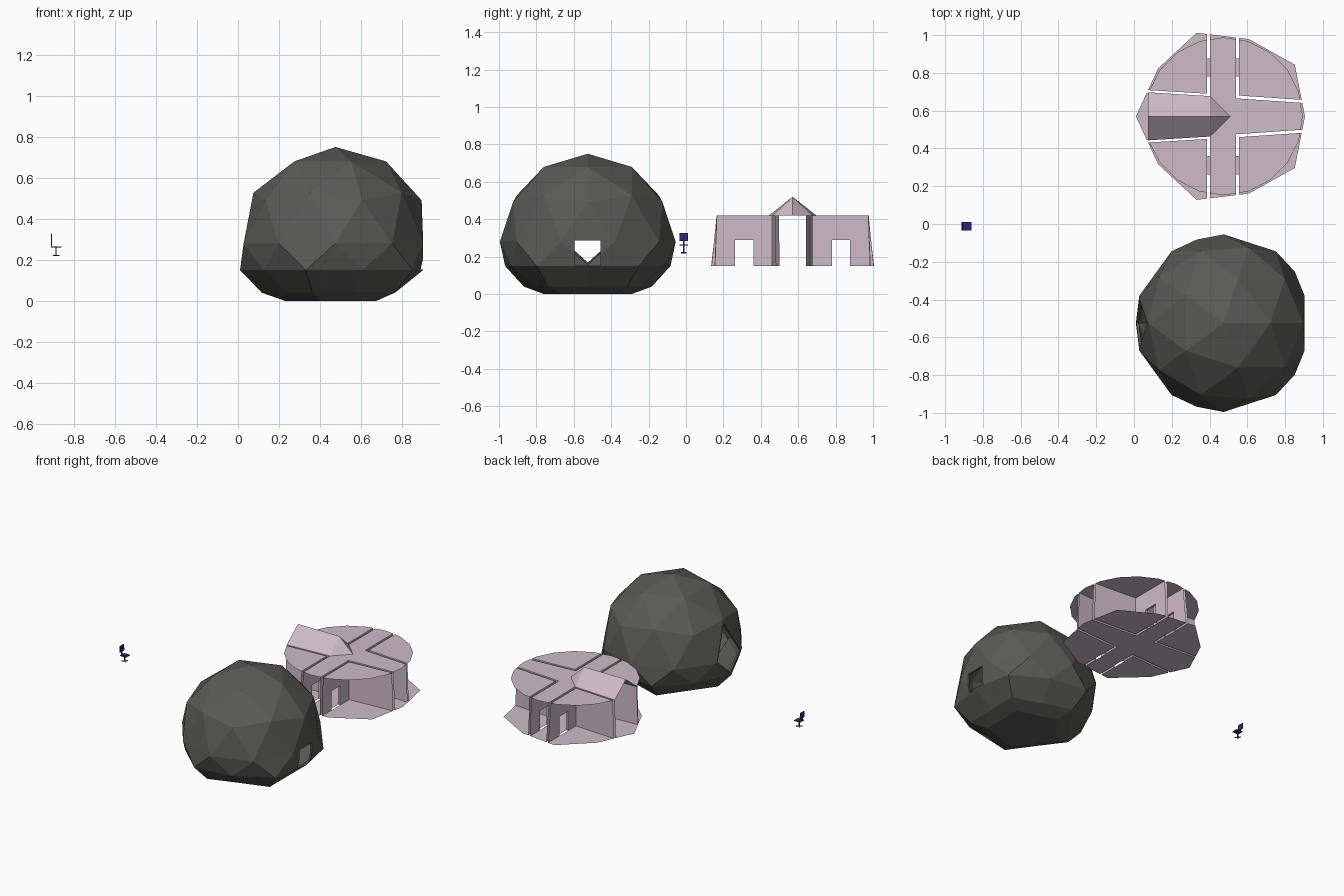
import bpy, bmesh, math
from mathutils import Vector
from mathutils.geometry import intersect_line_line_2d as cross2d

if "Cube" in bpy.data.objects:
    bpy.data.objects.remove(bpy.data.objects["Cube"])


def material(name, rgb):
    m = bpy.data.materials.new(name)
    m.diffuse_color = (*rgb, 1)
    m.use_nodes = True
    m.node_tree.nodes["Principled BSDF"].inputs["Base Color"].default_value = m.diffuse_color
    return m


DARK = material("dark_shell", (0.1, 0.1, 0.095))
PINK = material("pale_pink", (0.62, 0.5, 0.57))
NAVY = material("navy", (0.02, 0.02, 0.16))


def make(name, bm, loc, mat):
    me = bpy.data.meshes.new(name)
    bm.to_mesh(me)
    bm.free()
    ob = bpy.data.objects.new(name, me)
    ob.location = loc
    bpy.context.collection.objects.link(ob)
    me.materials.append(mat)
    return ob


def from_faces(name, faces, loc, mat):
    bm = bmesh.new()
    for f in faces:
        bm.faces.new([bm.verts.new(p) for p in f])
    bmesh.ops.remove_doubles(bm, verts=bm.verts[:], dist=0.0005)
    return make(name, bm, loc, mat)


def box(name, lo, hi, mat, rot=0.0):
    bm = bmesh.new()
    size = [b - a for a, b in zip(lo, hi)]
    bmesh.ops.create_cube(bm, size=1)
    bmesh.ops.scale(bm, vec=size, verts=bm.verts[:])
    ob = make(name, bm, [(a + b) / 2 for a, b in zip(lo, hi)], mat)
    ob.rotation_euler.z = rot
    return ob


# ---- geodesic dome with flattened bowl underneath
R, CZ = 0.47, 0.28
bm = bmesh.new()
bmesh.ops.create_icosphere(bm, subdivisions=2, radius=R)
bmesh.ops.delete(bm, geom=[v for v in bm.verts if v.co.z < -0.7 * R], context='VERTS')


def place(v, r, z):
    a = math.atan2(v.co.y, v.co.x)
    v.co = (r * math.cos(a), r * math.sin(a), z - CZ)


ring = [v for v in bm.verts if v.co.z < -0.2 * R]
corner = [v.co.z > -0.49 * R for v in ring]
for v, c in zip(ring, corner):
    place(v, 0.465 if c else 0.43, 0.15)
for r1, r2, z in ((0.36, 0.29, 0.04), (0.247, 0.2, 0.0)):
    edges = [e for e in bm.edges if e.is_boundary]
    new = [g for g in bmesh.ops.extrude_edge_only(bm, edges=edges)["geom"]
           if isinstance(g, bmesh.types.BMVert)]
    for v in new:
        big = round(math.degrees(math.atan2(v.co.y, v.co.x)) / 36) % 2 == 1
        place(v, r1 if big else r2, z)
    # 180, 108 and 36 degrees are the odd multiples of 36
bm.faces.new(sorted(new, key=lambda v: math.atan2(v.co.y, v.co.x)))
for v in bm.verts:
    v.co.x = min(v.co.x, 0.428)
# diamond window in the -x side
pane = [f for f in bm.faces if abs(f.calc_center_median().y) < 0.01
        and f.calc_center_median().x < -0.35
        and -0.1 < f.calc_center_median().z < 0.2]
bmesh.ops.recalc_face_normals(bm, faces=bm.faces[:])
bmesh.ops.inset_region(bm, faces=pane, thickness=0.014, use_even_offset=True)
bmesh.ops.delete(bm, geom=pane, context='FACES')
dome = make("dome_shell", bm, (0.475, -0.525, CZ), DARK)
# doorway in the +x side
cutter = box("door_cutter", (0.75, -0.597, 0.152), (1.0, -0.457, 0.285), DARK)
cutter.hide_render = True
sol = dome.modifiers.new("thickness", 'SOLIDIFY')
sol.thickness, sol.offset = 0.014, -1
cut = dome.modifiers.new("door", 'BOOLEAN')
cut.object, cut.operation, cut.solver = cutter, 'DIFFERENCE', 'EXACT'
bpy.context.view_layer.objects.active = dome
for m in ("thickness", "door"):
    bpy.ops.object.modifier_apply(modifier=m)
bpy.data.objects.remove(cutter)

# ---- interior laid beside the dome: floor, roof and hollow double walls
Z0, Z1, DOOR = 0.15, 0.42, 0.288
LOC = (0.475, 0.57, 0)


def polar(r, deg):
    return Vector((r * math.cos(math.radians(deg)), r * math.sin(math.radians(deg))))


floor_rim = [polar(0.465 if i % 2 else 0.43, 36 * i) for i in range(10)]
roof_rim = [polar(0.418, 18 * i) for i in range(20)]


def hit(p, d, rim):
    p, d = Vector(p), Vector(d)
    for a, b in zip(rim, rim[1:] + rim[:1]):
        h = cross2d(p, p + d.normalized() * 2, a, b)
        if h:
            return h
    return p


def arc(a, b, rim):
    def ang(v):
        return math.atan2(v.y, v.x) % math.tau
    span = (ang(b) - ang(a)) % math.tau
    inside = [(((ang(v) - ang(a)) % math.tau), v) for v in rim]
    return [v for t, v in sorted(inside, key=lambda q: q[0]) if 1e-4 < t < span - 1e-4]


def lines(sx, sy, room, rim):
    """x end, corner and y end of one wall face in one quadrant"""
    if sx > 0:
        c, d = ((0.081, 0.11) if room else (0.065, 0.095)), (1, -0.068)
    else:
        c, d = ((-0.089, 0.12) if room else (-0.073, 0.105)), (-1, 0.06)
    c, d = Vector((c[0], c[1] * sy)), (d[0], d[1] * sy)
    return [hit(c, d, rim), c, hit(c, (0, sy), rim)]


def at(pts, z):
    return [(p.x, p.y, z) for p in pts]


quads = [(1, 1), (-1, 1), (-1, -1), (1, -1)]
for name, rim, z in (("floor", floor_rim, Z0), ("roof", roof_rim, Z1)):
    faces, path = [], []
    for sx, sy in quads:
        flip = sx * sy < 0
        b = lines(sx, sy, True, rim)
        a = lines(sx, sy, False, rim)
        if flip:
            a, b = a[::-1], b[::-1]
        faces.append(at([b[1], b[0]] + arc(b[0], b[2], rim) + [b[2]], z))
        path.append(a)
    hall = []
    for i, a in enumerate(path):
        if name == "roof" and i == 1:      # -x arm is covered by the gable
            hall += a[:2] + [Vector((0.035, 0))]
        elif name == "roof" and i == 2:
            hall += a[1:] + arc(a[2], path[3][0], rim)
        else:
            hall += a + arc(a[2], path[(i + 1) % 4][0], rim)
    faces.append(at(hall, z))
    from_faces("interior_" + name, faces, LOC, PINK)

# walls with a doorway in each cross-hall side
walls = []
for sx, sy in quads:
    d0, d1 = 0.21 * sy, 0.307 * sy
    xs = []
    for room in (False, True):
        f, t = (lines(sx, sy, room, rim) for rim in (floor_rim, roof_rim))
        walls.append(at(f[:2], Z0) + at([t[1], t[0]], Z1))
        x, y = f[1]
        xs.append(x)
        walls.append([(x, y, Z0), (x, d0, Z0), (x, d0, DOOR), (x, d1, DOOR), (x, d1, Z0),
                      (x, f[2].y, Z0), (x, t[2].y, Z1), (x, y, Z1)])
    frame = [(d0, Z0), (d0, DOOR), (d1, DOOR), (d1, Z0)]
    for (y1, z1), (y2, z2) in zip(frame, frame[1:]):
        walls.append([(xs[0], y1, z1), (xs[1], y1, z1), (xs[1], y2, z2), (xs[0], y2, z2)])
from_faces("interior_walls", walls, LOC, PINK)

# gable over the entrance hall, ending in a hip
gable = []
for s in (1, -1):
    gable.append([(-0.40, 0, 0.52), (-0.073, 0, 0.52), (-0.073, 0.107 * s, Z1), (-0.40, 0.127 * s, Z1)])
    gable.append([(-0.073, 0, 0.52), (0.035, 0, Z1), (-0.073, 0.107 * s, Z1)])
from_faces("entrance_gable", gable, LOC, PINK)

# ---- small swivel chair
cx, cy = -0.887, -0.012
box("seat", (cx - 0.022, cy - 0.022, 0.259), (cx + 0.026, cy + 0.022, 0.264), NAVY)
rest = box("backrest", (cx - 0.025, cy - 0.023, 0.284), (cx - 0.02, cy + 0.023, 0.327), NAVY)
rest.rotation_euler.y = -0.06
box("back_bar", (cx - 0.025, cy - 0.004, 0.261), (cx - 0.021, cy + 0.004, 0.29), NAVY)
box("post", (cx - 0.003, cy - 0.003, 0.224), (cx + 0.003, cy + 0.003, 0.26), NAVY)
for i in range(2):
    box("foot_bar", (cx - 0.02, cy - 0.002, 0.218), (cx + 0.02, cy + 0.002, 0.224), NAVY,
        math.radians(45 + 90 * i))
